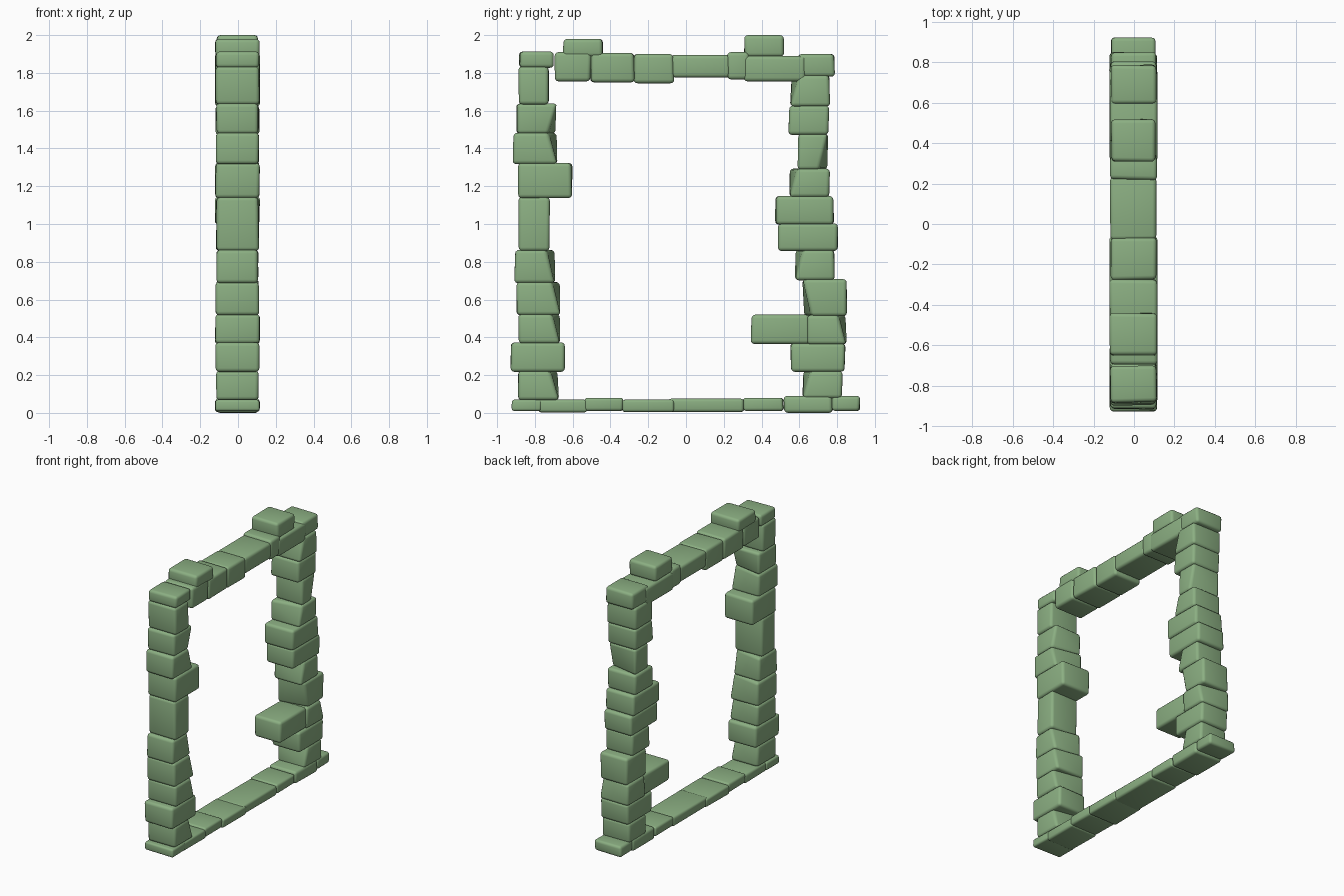
import bpy
import bmesh
import math
import random
from mathutils import Vector

random.seed(4)

default_cube = bpy.data.objects.get("Cube")
if default_cube:
    bpy.data.objects.remove(default_cube, do_unlink=True)

# Single mossy stone colour
moss = bpy.data.materials.new("moss_green_stone")
moss.use_nodes = True
colour = (0.26, 0.43, 0.225, 1.0)
moss.diffuse_color = colour
shader = moss.node_tree.nodes["Principled BSDF"]
shader.inputs["Base Color"].default_value = colour
shader.inputs["Roughness"].default_value = 0.8


def stone(name, span, low, high, chip="", depth=0.05):
    """Rounded block; span is front/back in centimetres, as are the heights.
    chip names a corner by its x, y, z signs, which is pulled in along y.
    A star in place of a sign matches both sides."""
    y_mid, z_mid = sum(span) / 200, (low + high) / 200
    y_half, z_half = (span[1] - span[0]) / 200, (high - low) / 200
    x_half = random.uniform(0.112, 0.121)
    bm = bmesh.new()
    bmesh.ops.create_cube(bm, size=2)
    for v in bm.verts:
        signs = ["+" if c > 0 else "-" for c in v.co]
        hit = chip and all(a in ("*", b) for a, b in zip(chip, signs))
        pull = depth if hit else random.uniform(0, 0.008)
        v.co = Vector((v.co.x * (x_half - random.uniform(0, 0.006)) - 0.003,
                       v.co.y * (y_half - pull),
                       v.co.z * z_half))
    bmesh.ops.bevel(bm, geom=bm.edges[:], offset=min(0.02, z_half * 0.45),
                    segments=3, profile=0.5, affect='EDGES', clamp_overlap=True)
    mesh = bpy.data.meshes.new(name)
    bm.to_mesh(mesh)
    bm.free()
    mesh.materials.append(moss)
    obj = bpy.data.objects.new(name, mesh)
    obj.location = (0, y_mid, z_mid)
    bpy.context.collection.objects.link(obj)
    stones.append(obj)


def pillar(name, base, courses):
    """Stack stones upward; each course is front, back, top and a chip."""
    low = base
    for number, (front, back, top, chip) in enumerate(courses, 1):
        stone(f"{name}_stone_{number}", (front, back), low - 0.3, top + 0.3, chip)
        low = top


def row(name, blocks):
    """Lay stones along the depth; each is front, back, bottom, top."""
    for number, (front, back, low, high) in enumerate(blocks, 1):
        stone(f"{name}_stone_{number}", (front, back), low, high)


stones = []

# Front pillar
pillar("front_pillar", 7, [
    (-89, -67, 22, "+++"), (-93, -64, 37, ""), (-89, -66, 52, "+++"),
    (-90, -66, 69, "+++"), (-91, -69, 86, "+++"), (-89, -72, 114, ""),
    (-89, -60, 132, ""), (-92, -68, 148, "+++"), (-90, -68, 163.5, "++-"),
    (-89, -72, 183, ""), (-88.5, -70, 191, ""),
])

# Back pillar
pillar("back_pillar", 8, [
    (61, 83, 22, "+-+"), (55, 84.5, 36.5, ""), (64, 85.5, 51.5, "+++"),
    (61.5, 85.5, 70.5, "+--"), (57, 79, 86, "+-+"), (48.5, 80.5, 100, ""),
    (47, 78.5, 114.5, ""), (54, 76.5, 129, "+-+"), (59, 75.5, 147.5, "++-"),
    (54, 76, 162.5, ""), (55, 76.5, 178.5, "+-+"),
])

# Lintel stones across the top, with two loose stones resting on them
row("lintel", [
    (-70, -50, 175.5, 191), (-51, -27, 175, 190.5), (-28, -6, 174.5, 190),
    (-8, 24, 177.5, 189.5), (21.5, 34, 176.5, 191), (30.5, 64, 175.5, 189),
    (59, 79, 178, 190),
])
row("loose_top", [(-65.5, -43.5, 188.5, 198), (30.5, 52, 188.5, 200)])

# Flat sill stones along the ground
row("sill", [
    (-92.5, -76, 1, 7), (-78.5, -52, 0.3, 7), (-54, -33, 1, 8),
    (-34, -6, 0.5, 7), (-10, 31, 0.5, 7.5), (30, 52, 1, 8),
    (51.5, 78, 0, 9), (77, 92.5, 1, 9),
])

# Stone jutting into the opening
stone("jutting_stone", (34, 66), 36.5, 52)

# Rounded shading with crisp edges kept
bpy.ops.object.select_all(action='DESELECT')
for obj in stones:
    obj.select_set(True)
bpy.context.view_layer.objects.active = stones[0]
bpy.ops.object.shade_smooth_by_angle(angle=math.radians(40))
